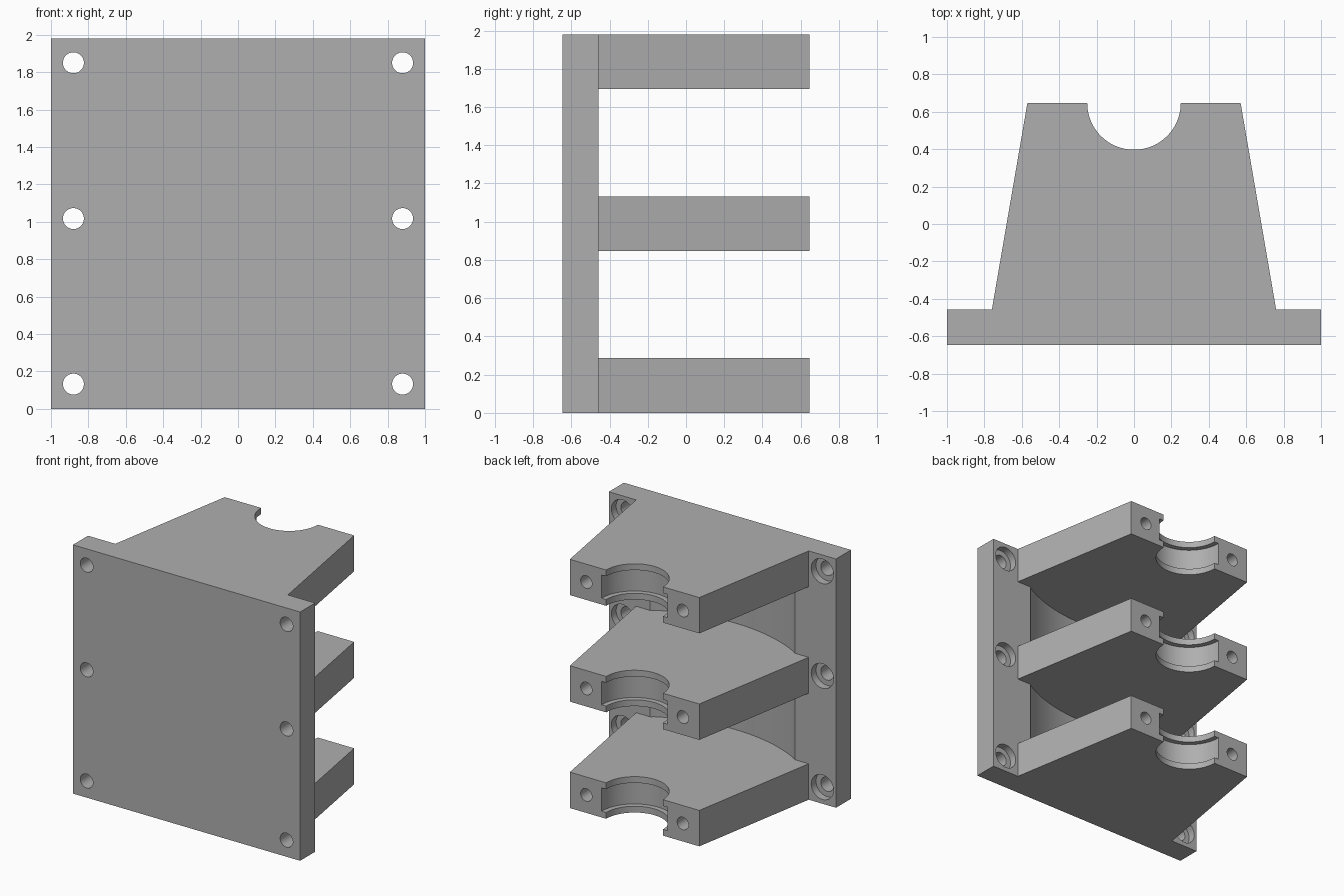
import bpy
import bmesh
from math import sin, cos, asin, radians
from mathutils import Matrix, Vector

if "Cube" in bpy.data.objects:
    bpy.data.objects.remove(bpy.data.objects["Cube"], do_unlink=True)

HEIGHT = 1.98
FRONT, PLATE_BACK, TIP = -0.647, -0.458, 0.647
SHELVES = [(0, 0.286), (0.847, 1.133), (1.695, HEIGHT)]

grey = bpy.data.materials.new("plain grey")
grey.use_nodes = True
grey.diffuse_color = (0.43, 0.43, 0.43, 1)
grey.node_tree.nodes["Principled BSDF"].inputs["Base Color"].default_value = grey.diffuse_color


def add_object(name, bm):
    bmesh.ops.recalc_face_normals(bm, faces=bm.faces)
    mesh = bpy.data.meshes.new(name)
    bm.to_mesh(mesh)
    bm.free()
    mesh.materials.append(grey)
    obj = bpy.data.objects.new(name, mesh)
    bpy.context.collection.objects.link(obj)
    return obj


def prism(name, outline, z0, z1):
    """Extrude a flat outline upwards."""
    bm = bmesh.new()
    face = bm.faces.new([bm.verts.new((x, y, z0)) for x, y in outline])
    top = bmesh.ops.extrude_face_region(bm, geom=[face])["geom"]
    verts = [v for v in top if isinstance(v, bmesh.types.BMVert)]
    bmesh.ops.translate(bm, verts=verts, vec=(0, 0, z1 - z0))
    return add_object(name, bm)


def rod(name, start, end, radius, sides=48):
    """Cylinder between two points."""
    start, end = Vector(start), Vector(end)
    axis = end - start
    turn = axis.to_track_quat("Z", "Y").to_matrix().to_4x4()
    bm = bmesh.new()
    bmesh.ops.create_cone(bm, cap_ends=True, segments=sides, radius1=radius,
                          radius2=radius, depth=axis.length,
                          matrix=Matrix.Translation((start + end) / 2) @ turn)
    return add_object(name, bm)


def cut(target, cutter):
    """Subtract the cutter and discard it."""
    mod = target.modifiers.new("cut", "BOOLEAN")
    mod.operation, mod.solver, mod.object = "DIFFERENCE", "EXACT", cutter
    bpy.context.view_layer.objects.active = target
    bpy.ops.object.modifier_apply(modifier=mod.name)
    bpy.data.objects.remove(cutter, do_unlink=True)


# Mounting plate and tapered body as one block
half = [(1, FRONT), (1, PLATE_BACK), (0.76, PLATE_BACK), (0.57, TIP)]
bracket = prism("pipe_bracket", half + [(-x, y) for x, y in reversed(half)], 0, HEIGHT)

# Gaps between the shelves, with a curved hollow in the plate
clearance = 1.28
spread = asin(0.637 / clearance)
arc = [(clearance * sin(spread * i / 24), TIP - clearance * cos(spread * i / 24))
       for i in range(-24, 25)]
arc[0], arc[-1] = (arc[0][0], PLATE_BACK), (arc[-1][0], PLATE_BACK)
gap = [(-0.76, PLATE_BACK)] + arc + [(0.76, PLATE_BACK), (0.9, 0.8), (-0.9, 0.8)]
for lower, upper in zip(SHELVES, SHELVES[1:]):
    cut(bracket, prism("gap_cutter", gap, lower[1], upper[0]))

# Half-round pipe saddles with a wider groove between two lips
cut(bracket, rod("saddle_cutter", (0, TIP, -0.1), (0, TIP, HEIGHT + 0.1), 0.25, 96))
for z0, z1 in SHELVES:
    cut(bracket, rod("groove_cutter", (0, TIP, z0 + 0.05), (0, TIP, z1 - 0.05), 0.29, 96))

# Blind clamp-screw holes in the shelf ends
for z0, z1 in SHELVES:
    for x in (-0.425, 0.425):
        z = (z0 + z1) / 2
        cut(bracket, rod("screw_cutter", (x, TIP - 0.4, z), (x, TIP + 0.1, z), 0.05))

# Counterbored mounting holes through the plate
for z in (0.132, 1.017, 1.85):
    for x in (-0.88, 0.88):
        cut(bracket, rod("hole_cutter", (x, -0.8, z), (x, -0.3, z), 0.056))
        cut(bracket, rod("bore_cutter", (x, PLATE_BACK - 0.06, z), (x, -0.3, z), 0.098))

# Smooth round walls, crisp edges
bpy.ops.object.select_all(action="DESELECT")
bracket.select_set(True)
bpy.context.view_layer.objects.active = bracket
bpy.ops.object.shade_smooth_by_angle(angle=radians(25))
